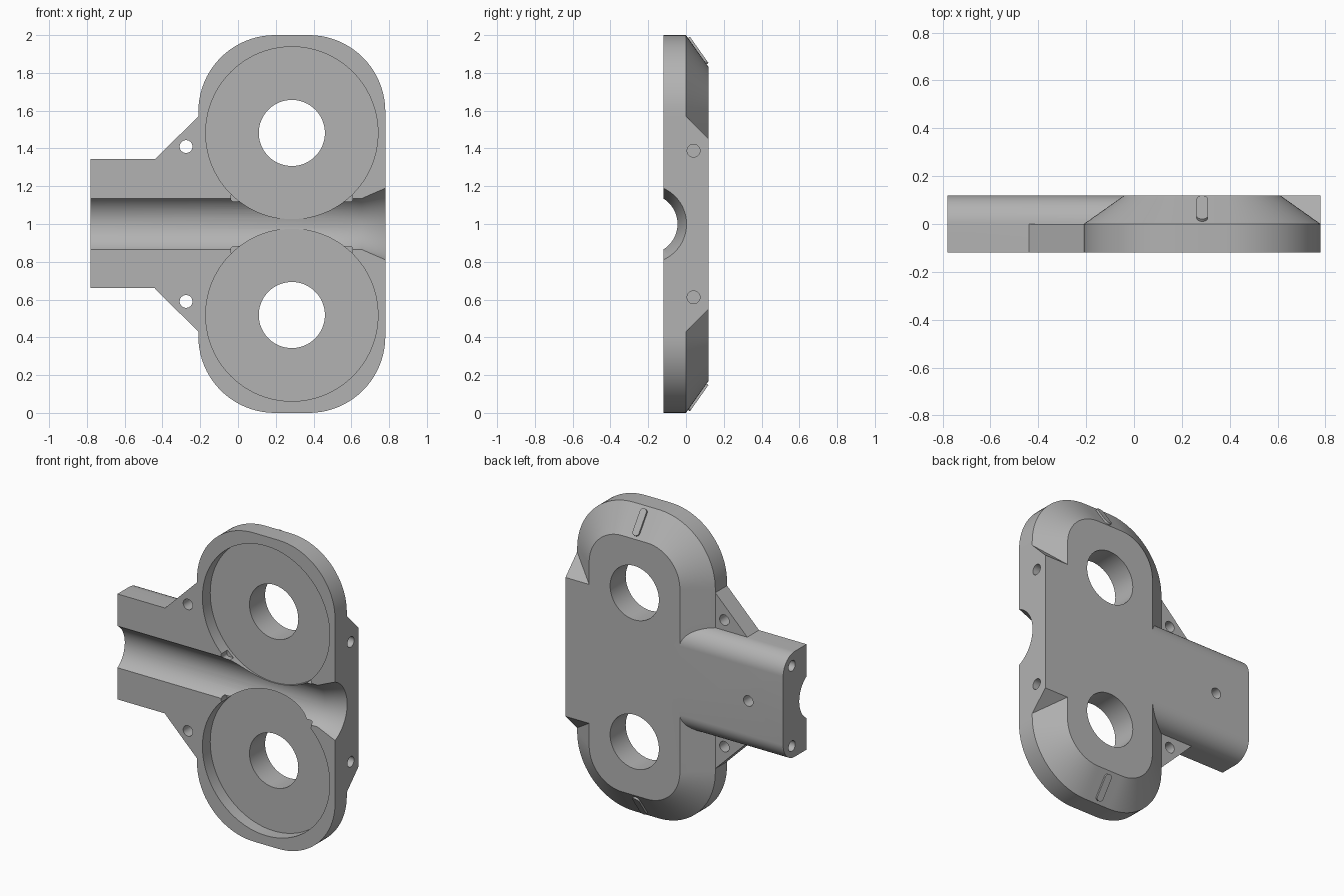
import bpy, bmesh
from math import sin, cos, pi, radians
from mathutils import Vector

cube = bpy.data.objects.get("Cube")
if cube:
    bpy.data.objects.remove(cube, do_unlink=True)

grey = bpy.data.materials.new("plain grey")
grey.use_nodes = True
grey.diffuse_color = (0.45, 0.45, 0.45, 1)
grey.node_tree.nodes["Principled BSDF"].inputs["Base Color"].default_value = grey.diffuse_color

FRONT, BACK, CX = -0.12, 0.12, 0.285


def loft(name, rings):
    """Closed solid through rings of equal point count."""
    bm = bmesh.new()
    loops = [[bm.verts.new(p) for p in ring] for ring in rings]
    n = len(loops[0])
    for a, b in zip(loops, loops[1:]):
        for i in range(n):
            j = (i + 1) % n
            bm.faces.new((a[i], a[j], b[j], b[i]))
    bm.faces.new(loops[0])
    bm.faces.new(loops[-1])
    bmesh.ops.recalc_face_normals(bm, faces=bm.faces)
    mesh = bpy.data.meshes.new(name)
    bm.to_mesh(mesh)
    bm.free()
    mesh.materials.append(grey)
    ob = bpy.data.objects.new(name, mesh)
    bpy.context.collection.objects.link(ob)
    return ob


def prism_y(name, xz, y0, y1):
    return loft(name, [[(x, y, z) for x, z in xz] for y in (y0, y1)])


def prism_x(name, yz, x0, x1):
    return loft(name, [[(x, y, z) for y, z in yz] for x in (x0, x1)])


def circle(u, v, r, n=64):
    return [(u + r * cos(2 * pi * i / n), v + r * sin(2 * pi * i / n)) for i in range(n)]


def rounded(cx, cz, hx, hz, r, n=20):
    """Rounded rectangle outline."""
    pts = []
    for k, (sx, sz) in enumerate(((1, 1), (-1, 1), (-1, -1), (1, -1))):
        for i in range(n + 1):
            a = (k + i / n) * pi / 2
            pts.append((cx + sx * (hx - r) + r * cos(a), cz + sz * (hz - r) + r * sin(a)))
    return pts


def combine(target, tool, operation):
    mod = target.modifiers.new(operation, "BOOLEAN")
    mod.operation, mod.solver, mod.object = operation, "EXACT", tool
    bpy.context.view_layer.objects.active = target
    bpy.ops.object.modifier_apply(modifier=mod.name)
    bpy.data.objects.remove(tool, do_unlink=True)


def add(tool):
    combine(body, tool, "UNION")


def cut(tool):
    combine(body, tool, "DIFFERENCE")


# Main plate with a wide bevel around the back
outer = rounded(CX, 1, 0.495, 1, 0.405)
inner = rounded(CX, 1, 0.325, 0.83, 0.235)
body = loft("housing", [[(x, y, z) for x, z in ring]
                        for ring, y in ((outer, FRONT), (outer, 0), (inner, BACK))])

# Full-thickness side block with ramped ends
add(prism_x("side_block", [(FRONT, 0.43), (0, 0.43), (BACK, 0.55),
                           (BACK, 1.45), (0, 1.57), (FRONT, 1.57)], 0.3, 0.78))

# Stem with rounded back edges
stem = [(FRONT, 0.66), (FRONT, 1.343)]
stem += [(0.12 * sin(a), 1.223 + 0.12 * cos(a)) for a in (radians(6 * i) for i in range(16))]
stem += [(0.12 * cos(a), 0.78 - 0.12 * sin(a)) for a in (radians(6 * i) for i in range(16))]
add(prism_x("stem", stem, -0.78, 0.2))

# Gussets between stem and plate
for s in (1, -1):
    add(prism_y("gusset", [(x, 1 + s * z) for x, z in
                           ((-0.44, 0.342), (-0.2, 0.58), (0, 0.58), (0, 0.2), (-0.44, 0.2))],
                FRONT, 0))

# Channel along the front, flared at the left end
cut(loft("channel", [[(x, y, z) for y, z in circle(-0.204, 1, r, 96)]
                     for x, r in ((-0.9, 0.159), (0.655, 0.159), (0.78, 0.207), (0.9, 0.253))]))

for s in (1, -1):
    zc = 1 + s * 0.482
    # Round pocket, bore and gusset hole
    cut(prism_y("pocket", circle(CX, zc, 0.456, 128), -0.3, -0.04))
    cut(prism_y("bore", circle(CX, zc, 0.175), -0.3, 0.3))
    cut(prism_y("gusset_hole", circle(-0.275, 1 + s * 0.41, 0.034, 32), -0.3, 0.3))
    # Trimmed points where the channel meets the pocket
    for e in (-1, 1):
        cut(prism_y("corner_trim", rounded(CX + e * 0.29, 1 + s * 0.14, 0.032, 0.022, 0.015, 5),
                    -0.3, -0.06))
    # Blind holes in both ends
    cut(prism_x("side_hole", circle(0.04, 1 + s * 0.388, 0.034, 32), 0.58, 0.9))
    cut(prism_x("stem_hole", circle(0.03, 1 + s * 0.26, 0.034, 32), -0.9, -0.6))
cut(prism_y("back_hole", circle(-0.53, 1, 0.034, 32), 0.02, 0.3))

# Raised index marks on the top and bottom bevels
marks = []
for s, label in ((1, "top"), (-1, "bottom")):
    along = Vector((0, 0.12, -s * 0.17)).normalized()
    normal = Vector((0, 0.17, s * 0.12)).normalized()
    centre = Vector((CX, 0.06, 1 + s * 0.915))
    outline = rounded(0, 0, 0.023, 0.085, 0.022, 8)
    marks.append(loft(label + "_mark", [[centre + Vector((u, 0, 0)) + along * v + normal * h
                                         for u, v in outline] for h in (-0.01, 0.012)]))

# Smooth curves, keep edges crisp
bpy.ops.object.select_all(action="DESELECT")
for ob in [body] + marks:
    ob.select_set(True)
bpy.context.view_layer.objects.active = body
bpy.ops.object.shade_smooth_by_angle(angle=radians(25))
